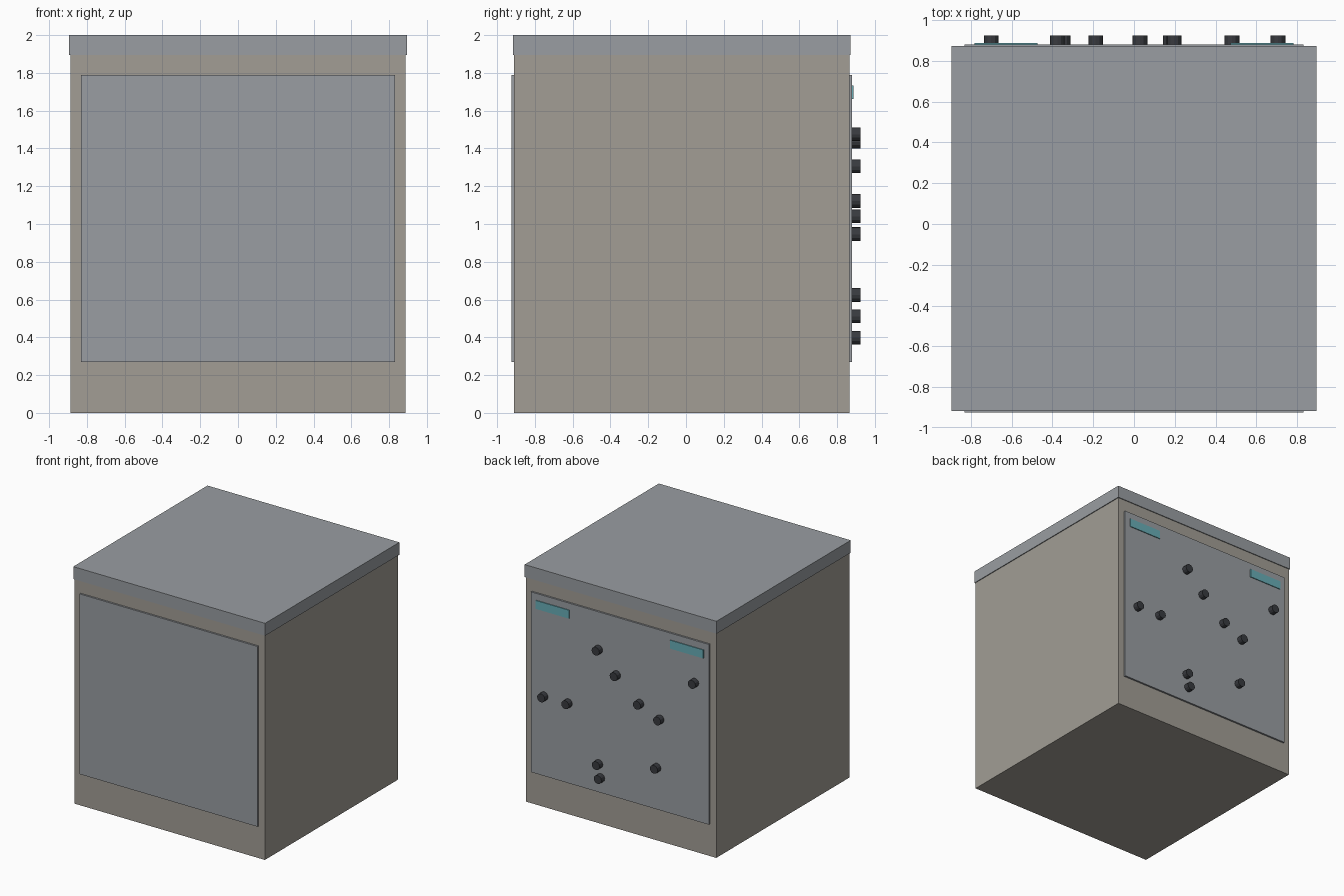
import bpy
import math

if "Cube" in bpy.data.objects:
    bpy.data.objects.remove(bpy.data.objects["Cube"])


def material(name, rgb):
    m = bpy.data.materials.new(name)
    m.diffuse_color = (*rgb, 1)
    m.use_nodes = True
    m.node_tree.nodes["Principled BSDF"].inputs["Base Color"].default_value = m.diffuse_color
    return m


CASING = material("warm_grey", (0.36, 0.34, 0.30))
PANEL = material("cool_grey", (0.32, 0.34, 0.36))
DARK = material("dark_grey", (0.04, 0.043, 0.05))
TEAL = material("teal", (0.14, 0.42, 0.47))


def box(name, lo, hi, mat):
    bpy.ops.mesh.primitive_cube_add(size=1, location=[(a + b) / 2 for a, b in zip(lo, hi)])
    ob = bpy.context.object
    ob.name = name
    ob.scale = [b - a for a, b in zip(lo, hi)]
    bpy.ops.object.transform_apply(location=False, rotation=False, scale=True)
    ob.data.materials.append(mat)
    return ob


# Cabinet body and overhanging lid
box("cabinet_body", (-0.888, -0.91, 0), (0.888, 0.865, 1.895), CASING)
box("top_slab", (-0.895, -0.917, 1.895), (0.895, 0.872, 2.0), PANEL)

# Thin panels on the front and back faces
box("front_panel", (-0.83, -0.925, 0.27), (0.83, -0.90, 1.79), PANEL)
box("back_panel", (-0.83, 0.855, 0.27), (0.83, 0.88, 1.79), PANEL)

# Teal strips in the upper corners of the back panel
for side, s in (("left", -1), ("right", 1)):
    x0, x1 = sorted((s * 0.473, s * 0.782))
    box(f"{side}_strip", (x0, 0.875, 1.662), (x1, 0.887, 1.733), TEAL)

# Scattered round knobs on the back panel (x, z)
KNOBS = [(0.197, 1.475), (0.029, 1.305), (-0.70, 1.435), (0.706, 0.945),
         (0.48, 0.947), (-0.188, 1.122), (-0.376, 1.04), (0.195, 0.511),
         (0.177, 0.398), (-0.347, 0.624)]
for i, (x, z) in enumerate(KNOBS, 1):
    bpy.ops.mesh.primitive_cylinder_add(vertices=12, radius=0.036, depth=0.055,
                                        location=(x, 0.8975, z),
                                        rotation=(math.pi / 2, 0, 0))
    knob = bpy.context.object
    knob.name = f"knob_{i}"
    knob.data.materials.append(DARK)
